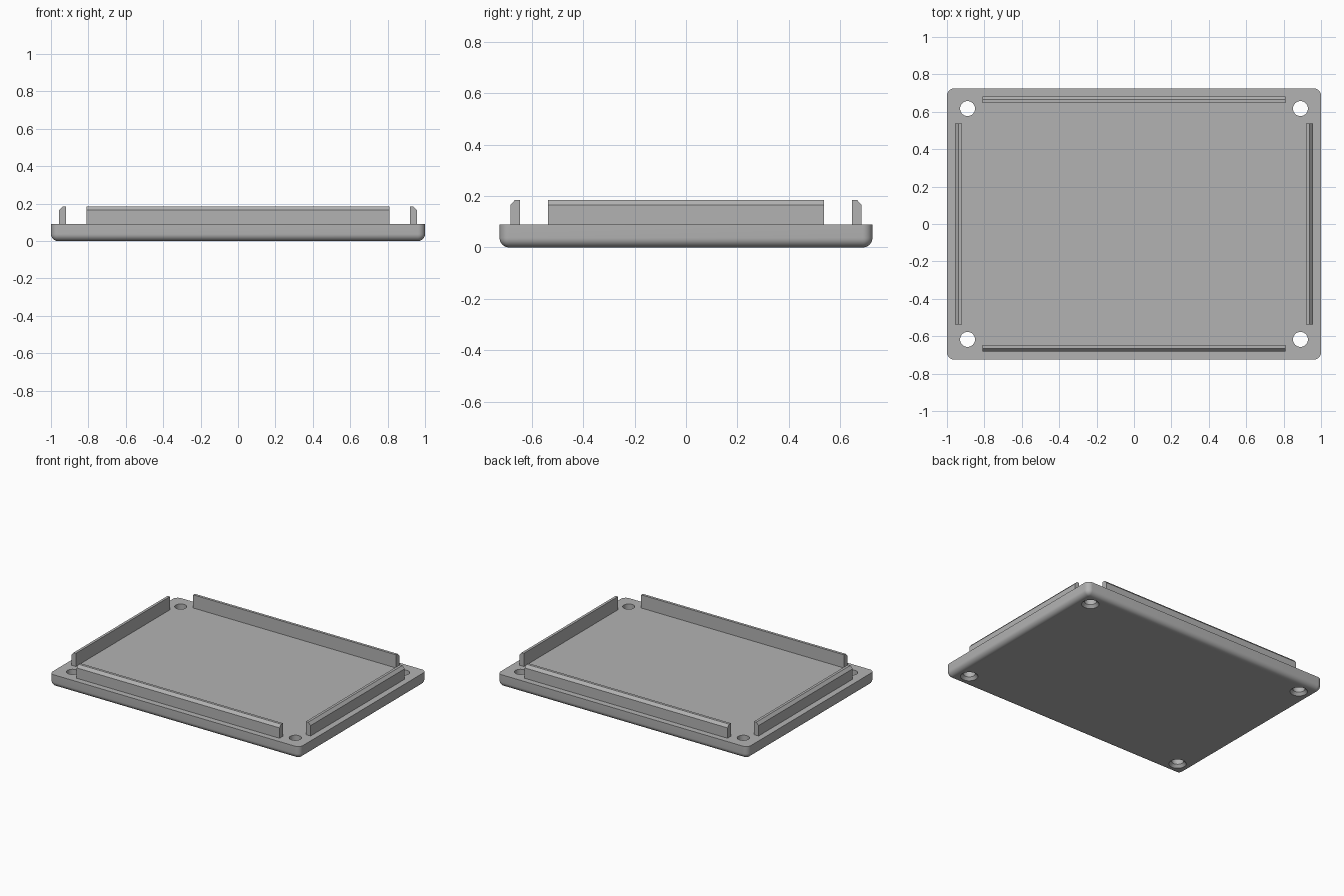
import bpy, bmesh, math

cube = bpy.data.objects.get("Cube")
if cube:
    bpy.data.objects.remove(cube, do_unlink=True)

HALF_X, HALF_Y, PLATE_H = 1.0, 0.725, 0.09
CORNER, FILLET = 0.038, 0.037

grey = bpy.data.materials.new("plain grey")
grey.use_nodes = True
colour = (0.45, 0.45, 0.45, 1)
grey.diffuse_color = colour
grey.node_tree.nodes["Principled BSDF"].inputs["Base Color"].default_value = colour


def make_object(name, bm):
    bmesh.ops.recalc_face_normals(bm, faces=bm.faces)
    mesh = bpy.data.meshes.new(name)
    bm.to_mesh(mesh)
    bm.free()
    mesh.materials.append(grey)
    obj = bpy.data.objects.new(name, mesh)
    bpy.context.collection.objects.link(obj)
    return obj


def loft(bm, rings):
    """Skin a stack of closed rings and cap both ends."""
    loops = [[bm.verts.new(p) for p in ring] for ring in rings]
    n = len(loops[0])
    for low, high in zip(loops, loops[1:]):
        for i in range(n):
            j = (i + 1) % n
            bm.faces.new((low[i], low[j], high[j], high[i]))
    bm.faces.new(loops[0][::-1])
    bm.faces.new(loops[-1])


def rounded_rect(inset, z, steps=8):
    ring = []
    r = CORNER - inset
    for k, (sx, sy) in enumerate(((1, 1), (-1, 1), (-1, -1), (1, -1))):
        for i in range(steps + 1):
            a = math.pi / 2 * (k + i / steps)
            ring.append((sx * (HALF_X - CORNER) + r * math.cos(a),
                         sy * (HALF_Y - CORNER) + r * math.sin(a), z))
    return ring


def circle(x, y, r, z, n=40):
    return [(x + r * math.cos(2 * math.pi * i / n),
             y + r * math.sin(2 * math.pi * i / n), z) for i in range(n)]


# Plate with rounded corners and a filleted underside
bm = bmesh.new()
rings = []
for i in range(9):
    a = math.pi / 2 * i / 8
    rings.append(rounded_rect(FILLET * (1 - math.sin(a)), FILLET * (1 - math.cos(a))))
rings.append(rounded_rect(0, PLATE_H))
loft(bm, rings)
plate = make_object("base_plate", bm)

# Screw holes, countersunk from below
bm = bmesh.new()
for sx in (-1, 1):
    for sy in (-1, 1):
        x, y = sx * 0.89, sy * 0.617
        loft(bm, [circle(x, y, 0.066, -0.01), circle(x, y, 0.04, 0.02),
                  circle(x, y, 0.04, PLATE_H + 0.02)])
cutter = make_object("screw_hole_cutter", bm)
cutter.hide_render = True

cut = plate.modifiers.new("screw_holes", 'BOOLEAN')
cut.object = cutter
cut.operation = 'DIFFERENCE'
cut.solver = 'EXACT'
bpy.context.view_layer.objects.active = plate
plate.select_set(True)
bpy.ops.object.modifier_apply(modifier=cut.name)
bpy.data.objects.remove(cutter, do_unlink=True)
bpy.ops.object.select_all(action='DESELECT')
plate.select_set(True)
bpy.ops.object.shade_smooth_by_angle(angle=math.radians(30))


# Upright lips, each with a chamfer along its outer top edge
def lip(name, outer, half_length, angle):
    profile = [(outer, PLATE_H - 0.005), (outer, 0.165), (outer - 0.018, 0.185),
               (outer - 0.037, 0.185), (outer - 0.037, PLATE_H - 0.005)]
    bm = bmesh.new()
    loft(bm, [[(d, y, z) for d, z in profile] for y in (-half_length, half_length)])
    make_object(name, bm).rotation_euler.z = angle


lip("left_lip", 0.956, 0.537, 0)
lip("back_lip", 0.683, 0.81, math.pi / 2)
lip("right_lip", 0.956, 0.537, math.pi)
lip("front_lip", 0.683, 0.81, -math.pi / 2)
